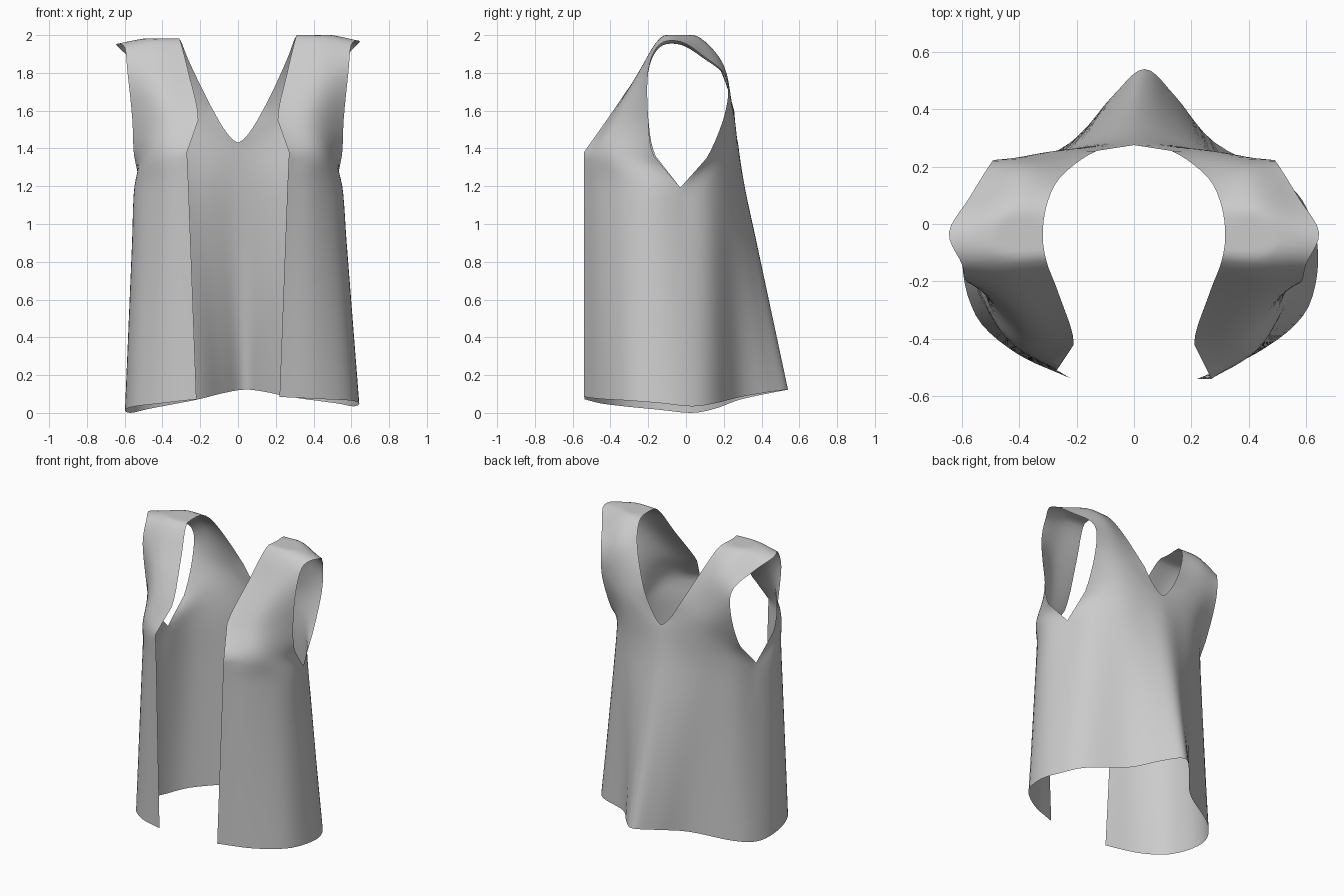
import bpy, bmesh
from mathutils import Vector

if "Cube" in bpy.data.objects:
    bpy.data.objects.remove(bpy.data.objects["Cube"])

COLS, SUB = 21, 5

def spline(points, n, mirror_end=False):
    """Catmull-Rom through the points; mirror_end meets x = 0 squarely at the last one."""
    p = [Vector(q) for q in points]
    tail = Vector((-p[-2].x, p[-2].y, p[-2].z)) if mirror_end else 2 * p[-1] - p[-2]
    p = [2 * p[0] - p[1]] + p + [tail]
    segs = len(p) - 3
    out = []
    for k in range(n):
        t = segs * k / (n - 1)
        i = min(int(t), segs - 1)
        t -= i
        a, b, c, d = p[i:i + 4]
        out.append(0.5 * (2 * b + (c - a) * t + (2 * a - 5 * b + 4 * c - d) * t * t
                          + (3 * b - a - 3 * c + d) * t ** 3))
    return out

# Body sections of one half, from the front opening round the side to the centre back
hem = [(.22, -.54, .062), (.42, -.45, .045), (.57, -.32, .033), (.62, -.14, .017), (.59, .03, .0),
       (.49, .155, .02), (.25, .285, .06), (.11, .445, .092), (0, .54, .107)]
chest = [(.262, -.54, 1.2), (.40, -.455, 1.2), (.51, -.32, 1.2), (.55, -.18, 1.2), (.515, -.03, 1.19),
         (.44, .12, 1.2), (.30, .225, 1.2), (.15, .28, 1.2), (0, .31, 1.2)]

# Shoulder strap rows, front to back: neck edge, middle, armhole edge
strap = [
    [(.27, -.54, 1.38), (.45, -.41, 1.38), (.55, -.17, 1.36)],
    [(.21, -.42, 1.55), (.40, -.365, 1.56), (.56, -.20, 1.56)],
    [(.26, -.25, 1.80), (.43, -.25, 1.80), (.585, -.20, 1.81)],
    [(.305, -.13, 1.985), (.45, -.14, 1.98), (.60, -.14, 1.95)],
    [(.318, -.03, 2.0), (.48, -.03, 2.0), (.645, -.03, 1.965)],
    [(.30, .08, 1.98), (.44, .08, 1.975), (.575, .09, 1.89)],
    [(.25, .17, 1.85), (.38, .20, 1.84), (.50, .21, 1.78)],
    [(.13, .255, 1.60), (.33, .245, 1.60), (.49, .21, 1.60)],
    [(0, .275, 1.43), (.28, .245, 1.40), (.49, .11, 1.35)],
]
front, back = [], []
for f in (0, .25, .5, .75, 1):
    section = [Vector(a).lerp(Vector(b), f) for a, b in zip(hem, chest)]
    ring = spline(section, 2 * COLS - 1, True)
    front.append(ring[:COLS])
    back.insert(0, ring[COLS - 1:][::-1])
middle = [spline(r, COLS) for r in strap[:-1]]
middle.append(spline(strap[-1][::-1], COLS, True)[::-1])
rows = front + middle + back

# Smooth along the strip, from front hem over the shoulder to back hem
n = (len(rows) - 1) * SUB + 1
columns = [spline([r[c] for r in rows], n) for c in range(COLS)]
grid = [[columns[c][r] for c in range(COLS)] for r in range(n)]

def straighten(seg, edge):
    """Make one row-to-row stretch of a border straight, fading inwards."""
    for k in range(7):
        c = k if edge == 0 else COLS - 1 - k
        a, b = grid[seg * SUB][c], grid[(seg + 1) * SUB][c]
        for i in range(1, SUB):
            v = grid[seg * SUB + i][c]
            grid[seg * SUB + i][c] = v.lerp(a.lerp(b, i / SUB), 1 - k / 7)

# Crisp opening edge and pointed armhole bottom
for seg in (4, 5):
    straighten(seg, 0)
for seg in (4, 13):
    straighten(seg, 1)

# Rounded bottom of the back neckline
for i in range(1, SUB):
    t = 1 - i / SUB
    row = grid[12 * SUB + i]
    shift = Vector((.13 * t, .275 - .02 * t, 1.43 + .17 * t ** 1.5)) - row[0]
    for k in range(6):
        row[k] = row[k] + shift * (1 - k / 6)

# Close the side seam below the armhole, and straighten the centre back
for r in range(4 * SUB + 1):
    mean = (grid[r][-1] + grid[n - 1 - r][-1]) / 2
    grid[r][-1], grid[n - 1 - r][-1] = mean.copy(), mean.copy()
for r in range(n):
    for v in grid[r]:
        v.y = max(v.y, -.54)
        v.x = max(v.x, 0)
        v.z = min(max(v.z, 0), 2)
    if r >= 13 * SUB:
        grid[r][0].x = 0

def drape(v, s):
    """Uneven hang: body swung to one side, hem tilted, other front and shoulder a little lower."""
    x, y, z = s * v.x, v.y, v.z
    low = max(0, 1 - z / 1.3)
    nx = x + low * (.022 * min(1, (y + .54) / .25) + .018 * max(0, y) / .54)
    nz = z + .035 * low * (x + .6) / 1.2
    if s < 0:
        pull = z / 1.38 if z < 1.38 else max(0, (1.55 - z) / .17)
        y += .03 * pull * max(0, -y) / .54
        nz -= .018 * max(0, z - 1.7) / .3
    return nx, y, nz

# Both halves
bm = bmesh.new()
for s in (1, -1):
    verts = [[bm.verts.new(drape(v, s)) for v in row] for row in grid]
    for r in range(n - 1):
        for c in range(COLS - 1):
            quad = [verts[r][c], verts[r][c + 1], verts[r + 1][c + 1], verts[r + 1][c]]
            bm.faces.new(quad if s > 0 else quad[::-1])
bmesh.ops.remove_doubles(bm, verts=bm.verts, dist=1e-4)
bmesh.ops.recalc_face_normals(bm, faces=bm.faces)
for f in bm.faces:
    f.smooth = True

mesh = bpy.data.meshes.new("vest")
bm.to_mesh(mesh)
bm.free()
vest = bpy.data.objects.new("vest", mesh)
bpy.context.collection.objects.link(vest)
